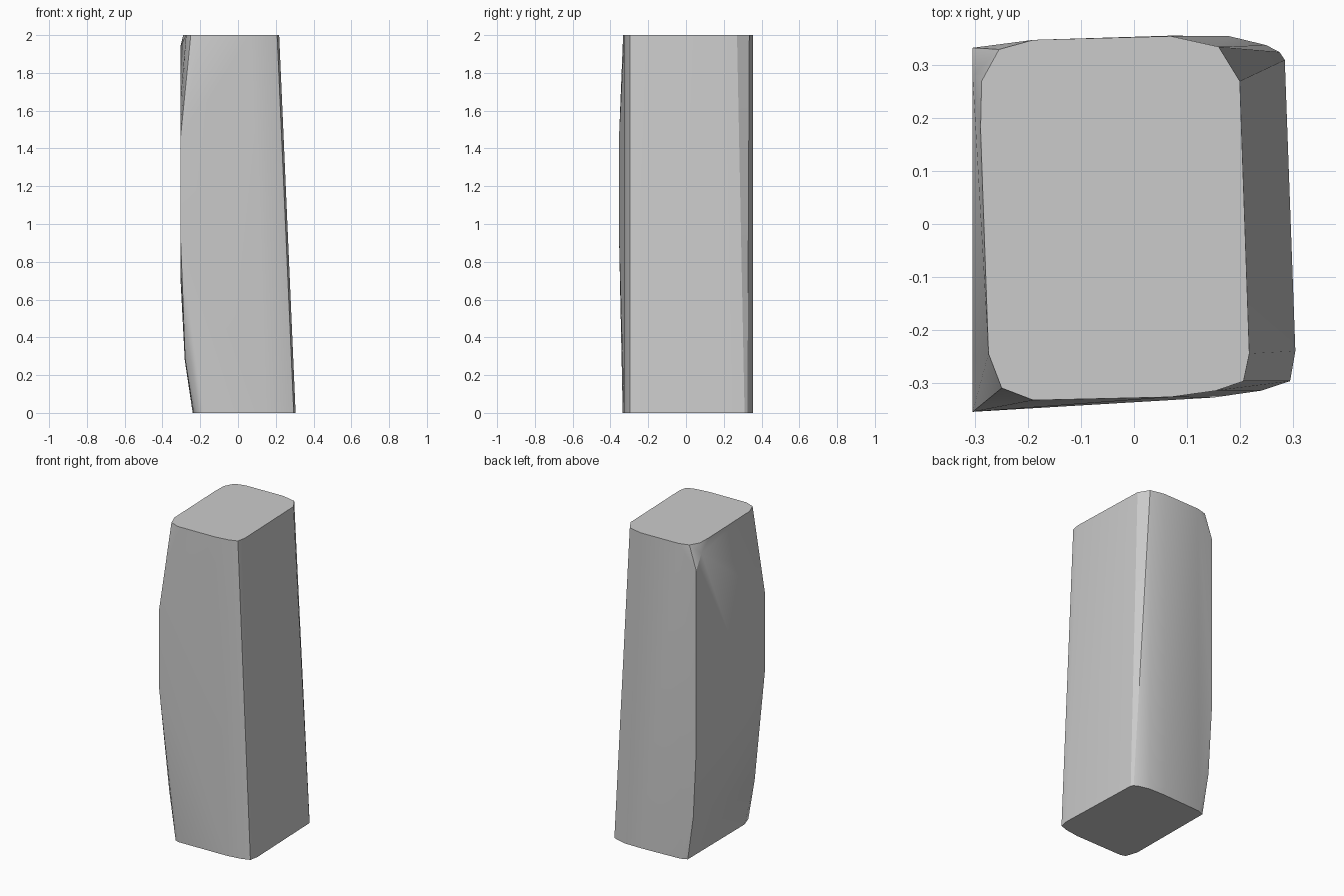
import bpy, bmesh

if "Cube" in bpy.data.objects:
    bpy.data.objects.remove(bpy.data.objects["Cube"])

# Outlines of the two ends
top = [(-.29, .18), (-.288, .27), (-.255, .33), (-.19, .348), (.07, .355),
       (.16, .335), (.20, .27), (.218, -.245), (.207, -.297), (.155, -.315),
       (.07, -.327), (-.19, -.333), (-.25, -.31), (-.275, -.245)]
bottom = [(-.24, .325), (-.20, .342), (.07, .356), (.18, .355), (.25, .338),
          (.275, .325), (.285, .31), (.305, -.24), (.295, -.297), (.24, -.315),
          (.15, -.328), (-.18, -.335), (-.21, -.325), (-.235, -.25)]

# Bulging left side: flat face with sharp vertical corners
bulge = [(-.305, -.355, .95), (-.305, -.355, 1.45), (-.305, .333, .72),
         (-.305, .333, 1.85), (-.305, .28, 1.94), (-.305, -.25, .75),
         (-.305, -.25, 1.65), (-.282, .33, .28), (-.279, -.29, .28)]

bm = bmesh.new()
points = [(x, y, 2) for x, y in top] + [(x, y, 0) for x, y in bottom] + bulge
for p in points:
    bm.verts.new(p)
res = bmesh.ops.convex_hull(bm, input=bm.verts[:])
loose = [v for v in bm.verts if not v.link_faces]
bmesh.ops.delete(bm, geom=loose, context='VERTS')
bmesh.ops.dissolve_limit(bm, angle_limit=.005, verts=bm.verts[:], edges=bm.edges[:])
bmesh.ops.recalc_face_normals(bm, faces=bm.faces[:])

# Standing stone block
mesh = bpy.data.meshes.new("stone_pillar")
bm.to_mesh(mesh)
bm.free()
pillar = bpy.data.objects.new("stone_pillar", mesh)
bpy.context.collection.objects.link(pillar)
bpy.context.view_layer.objects.active = pillar
pillar.select_set(True)
bpy.ops.object.shade_smooth_by_angle(angle=.5)
